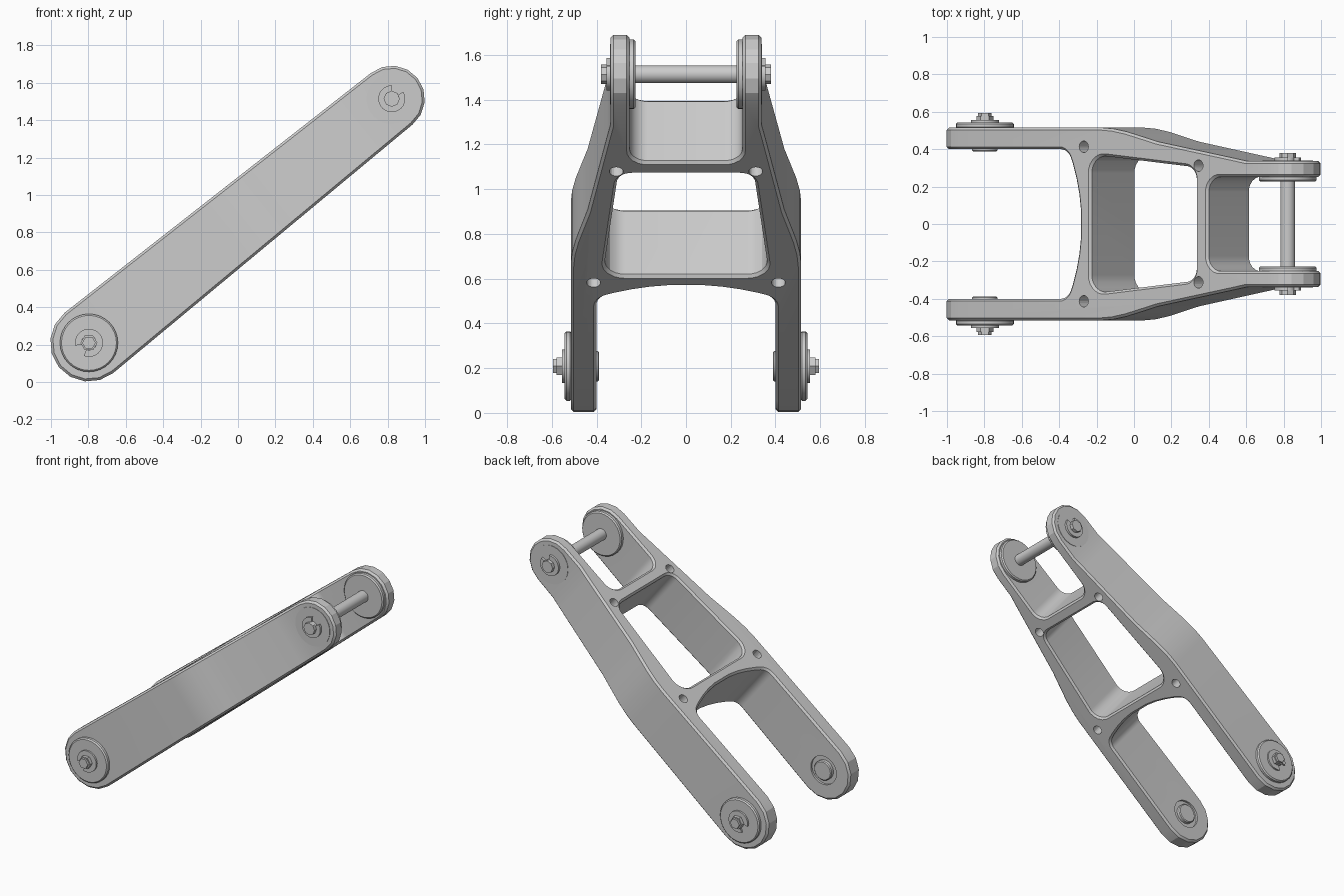
import bpy, bmesh
from math import sin, cos, pi, atan2, hypot, radians, tan
from mathutils import Matrix, Vector

if "Cube" in bpy.data.objects:
    bpy.data.objects.remove(bpy.data.objects["Cube"])

LOW = Vector((-0.797, 0, 0.209))
TOP = Vector((0.822, 0, 1.514))
D = TOP - LOW
LEN = hypot(D.x, D.z)
TILT = Matrix.Translation(LOW) @ Matrix.Rotation(-atan2(D.z, D.x), 4, 'Y')


def prism(name, pts, vec):
    """Closed 3D outline extruded along vec."""
    bm = bmesh.new()
    f = bm.faces.new([bm.verts.new(p) for p in pts])
    ext = bmesh.ops.extrude_face_region(bm, geom=[f], use_keep_orig=True)
    bmesh.ops.translate(bm, vec=vec, verts=[v for v in ext['geom'] if isinstance(v, bmesh.types.BMVert)])
    bmesh.ops.recalc_face_normals(bm, faces=bm.faces)
    me = bpy.data.meshes.new(name)
    bm.to_mesh(me)
    bm.free()
    ob = bpy.data.objects.new(name, me)
    bpy.context.collection.objects.link(ob)
    return ob


def fillet(pts, n=6):
    """Round polygon corners; each point is (x, y, radius)."""
    out = []
    for i, (x, y, r) in enumerate(pts):
        p = Vector((x, y))
        if r == 0:
            out.append(p)
            continue
        a = (Vector(pts[i - 1][:2]) - p).normalized()
        b = (Vector(pts[(i + 1) % len(pts)][:2]) - p).normalized()
        half = a.angle(b) / 2
        c = p + (a + b).normalized() * r / sin(half)
        s, e = p + a * r / tan(half) - c, p + b * r / tan(half) - c
        for k in range(n + 1):
            out.append(c + s.lerp(e, k / n).normalized() * r)
    return out


def mirrored(half):
    return half + [(x, -y, r) for x, y, r in reversed(half) if y > 0]


def smooth(ob, angle=30):
    bpy.ops.object.select_all(action='DESELECT')
    ob.select_set(True)
    bpy.context.view_layer.objects.active = ob
    bpy.ops.object.shade_smooth_by_angle(angle=radians(angle))


def apply(ob, kind, **props):
    bpy.context.view_layer.objects.active = ob
    m = ob.modifiers.new(kind, kind)
    for k, v in props.items():
        setattr(m, k, v)
    bpy.ops.object.modifier_apply(modifier=m.name)


def boolean(ob, cutter, op='DIFFERENCE'):
    apply(ob, 'BOOLEAN', operation=op, solver='EXACT', object=cutter)
    bpy.data.objects.remove(cutter)


def disc(name, c, r, y0, y1, sides=32, bevel=0.0):
    """Cylinder along y from y0 to y1, optional rim chamfer."""
    ring = [(c.x + r * cos(2 * pi * i / sides), y0, c.z + r * sin(2 * pi * i / sides)) for i in range(sides)]
    ob = prism(name, ring, (0, y1 - y0, 0))
    if bevel:
        apply(ob, 'BEVEL', width=bevel, segments=1, limit_method='ANGLE', angle_limit=radians(62))
    smooth(ob)
    return ob


def clip(name, c, r_in, r_out, y0, y1, gap):
    """Open retaining ring with its gap centred on angle gap."""
    n = 24
    angs = [gap + 0.5 + (2 * pi - 1.0) * i / n for i in range(n + 1)]
    pts = [(c.x + r_out * cos(a), y0, c.z + r_out * sin(a)) for a in angs]
    pts += [(c.x + r_in * cos(a), y0, c.z + r_in * sin(a)) for a in reversed(angs)]
    smooth(prism(name, pts, (0, y1 - y0, 0)))


# Forked arm: plan outline, lying flat along x with the lower pivot at the origin
plan = mirrored([
    (1.675, .252, .08), (2.4, .252, 0), (2.4, .337, 0), (1.93, .337, 0), (1.84, .353, 0),
    (1.33, .44, 0), (1.22, .468, 0), (1.12, .493, 0), (1.03, .509, 0), (.95, .515, 0),
    (-.4, .515, 0), (-.4, .40, 0), (.72, .40, .075), (.753, .32, 0), (.778, .24, 0),
    (.796, .16, 0), (.806, .08, 0)])
arm = prism("link_arm", [(p.x, p.y, -.4) for p in fillet(plan)], (0, 0, .8))

# Window between the cross members
win = fillet(mirrored([(1.593, .303, .07), (.88, .372, .09)]))
boolean(arm, prism("window_cutter", [(p.x, p.y, -.5) for p in win], (0, 0, 1)))

# Side profile with rounded ends
side = [(.207 * cos(a), -.6, .207 * sin(a)) for a in [pi / 2 + pi * i / 8 for i in range(9)]]
side += [(LEN + .177 * cos(a), -.6, .177 * sin(a)) for a in [-pi / 2 + pi * i / 8 for i in range(9)]]
boolean(arm, prism("side_profile", side, (0, 1.2, 0)), 'INTERSECT')
apply(arm, 'BEVEL', width=.013, segments=1, limit_method='ANGLE', angle_limit=radians(45),
      use_clamp_overlap=False)

# Drilled holes in the cross members and inner bearing recesses
for s in (1, -1):
    for u, v in ((.836, .413), (1.614, .312)):
        ring = [(u + .031 * cos(i * pi / 10), s * v + .031 * sin(i * pi / 10), -.5) for i in range(20)]
        boolean(arm, prism("hole_cutter", ring, (0, 0, 1)))
    boolean(arm, disc("recess_cutter", Vector((0, 0, 0)), .1, s * .37, s * .415))
arm.data.transform(TILT)
smooth(arm, 20)

# Pivot hardware on both sides
for s, side_name in ((1, "back"), (-1, "front")):
    disc("lower_washer_" + side_name, LOW, .155, s * .51, s * .543, bevel=.008)
    clip("lower_clip_" + side_name, LOW, .04, .075, s * .54, s * .555, radians(-140))
    disc("lower_pin_" + side_name, LOW, .068, s * .388, s * .50, bevel=.006)
    disc("lower_bolt_" + side_name, LOW, .045, s * .53, s * .578, sides=6)
    disc("lower_bolt_tip_" + side_name, LOW, .036, s * .57, s * .594, sides=6)
    disc("upper_inner_washer_" + side_name, TOP, .155, s * .226, s * .26, bevel=.008)
    disc("upper_outer_washer_" + side_name, TOP, .135, s * .32, s * .340)
    clip("upper_clip_" + side_name, TOP, .04, .072, s * .338, s * .356, radians(60))
    disc("upper_pin_end_" + side_name, TOP, .043, s * .355, s * .38, sides=8)

# Cross pin at the upper end
disc("upper_cross_pin", TOP, .04, -.365, .365)
